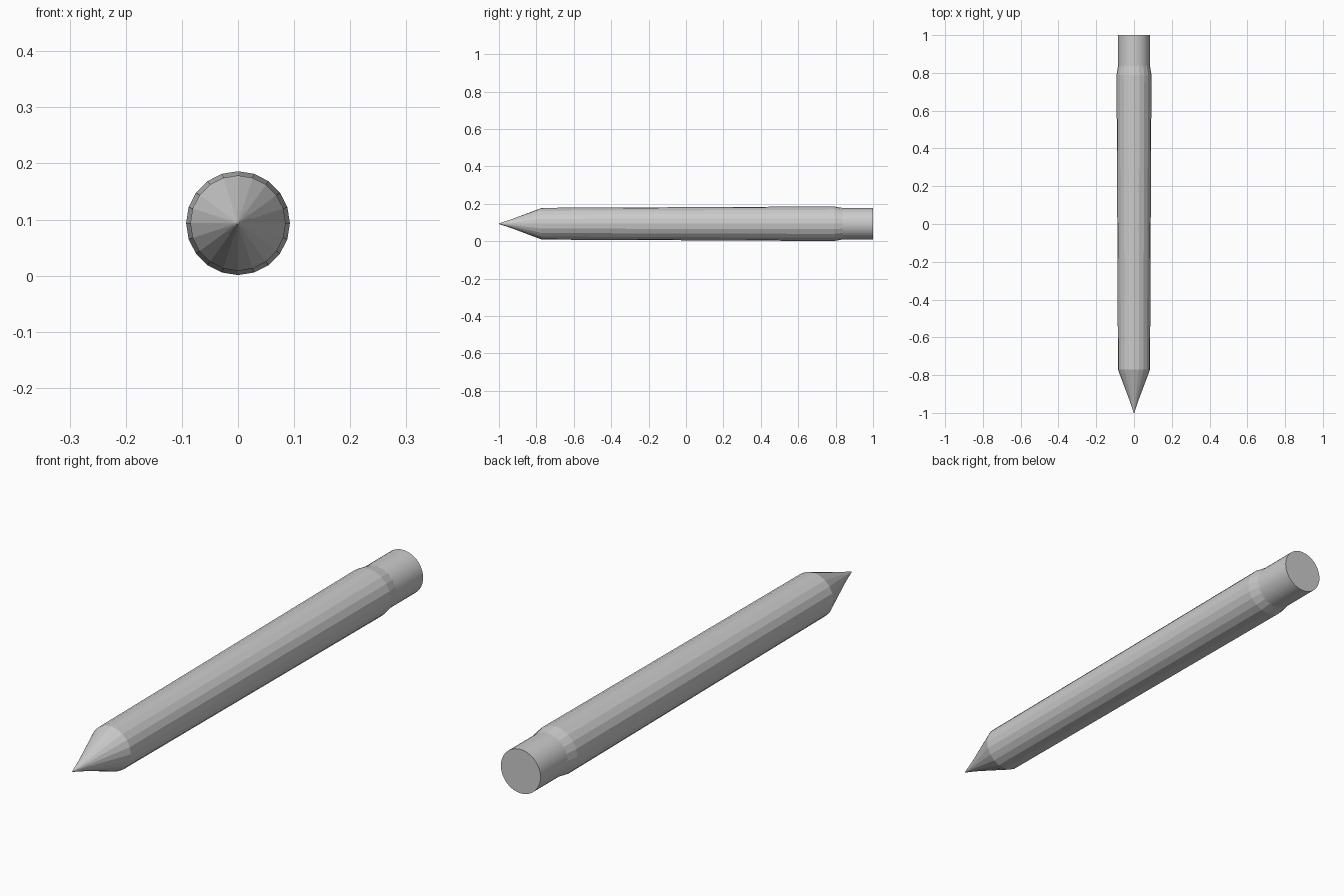
import bpy, bmesh, math

if "Cube" in bpy.data.objects:
    bpy.data.objects.remove(bpy.data.objects["Cube"])

CENTRE_Z = 0.0935


def lathe(name, profile, sides, smooth=False):
    """Revolve (y, radius) points around the long axis and close both ends."""
    bm = bmesh.new()
    rings = []
    for y, r in profile:
        rings.append([bm.verts.new((r * math.cos(2 * math.pi * i / sides), y,
                                    r * math.sin(2 * math.pi * i / sides)))
                      for i in range(sides)])
    for a, b in zip(rings, rings[1:]):
        for i in range(sides):
            j = (i + 1) % sides
            bm.faces.new((a[i], a[j], b[j], b[i]))
    bm.faces.new(rings[0])
    bm.faces.new(rings[-1])
    bmesh.ops.recalc_face_normals(bm, faces=bm.faces)
    mesh = bpy.data.meshes.new(name)
    bm.to_mesh(mesh)
    bm.free()
    obj = bpy.data.objects.new(name, mesh)
    obj.location.z = CENTRE_Z
    bpy.context.collection.objects.link(obj)
    if smooth:
        bpy.ops.object.select_all(action='DESELECT')
        obj.select_set(True)
        bpy.context.view_layer.objects.active = obj
        bpy.ops.object.shade_smooth_by_angle(angle=math.radians(30))
    return obj


# Faceted shaft: sharpened cone, slight widening, step down at the rear
lathe("pencil_shaft", [(-0.93, 0.025), (-0.77, 0.085), (0.0, 0.0885),
                       (0.79, 0.0925), (0.84, 0.084)], 20)

# Smooth writing point
lathe("lead_tip", [(-1.0, 0.002), (-0.965, 0.013), (-0.93, 0.025)], 20, smooth=True)

# Smooth round eraser end
lathe("eraser", [(0.82, 0.084), (1.0, 0.084)], 40, smooth=True)
